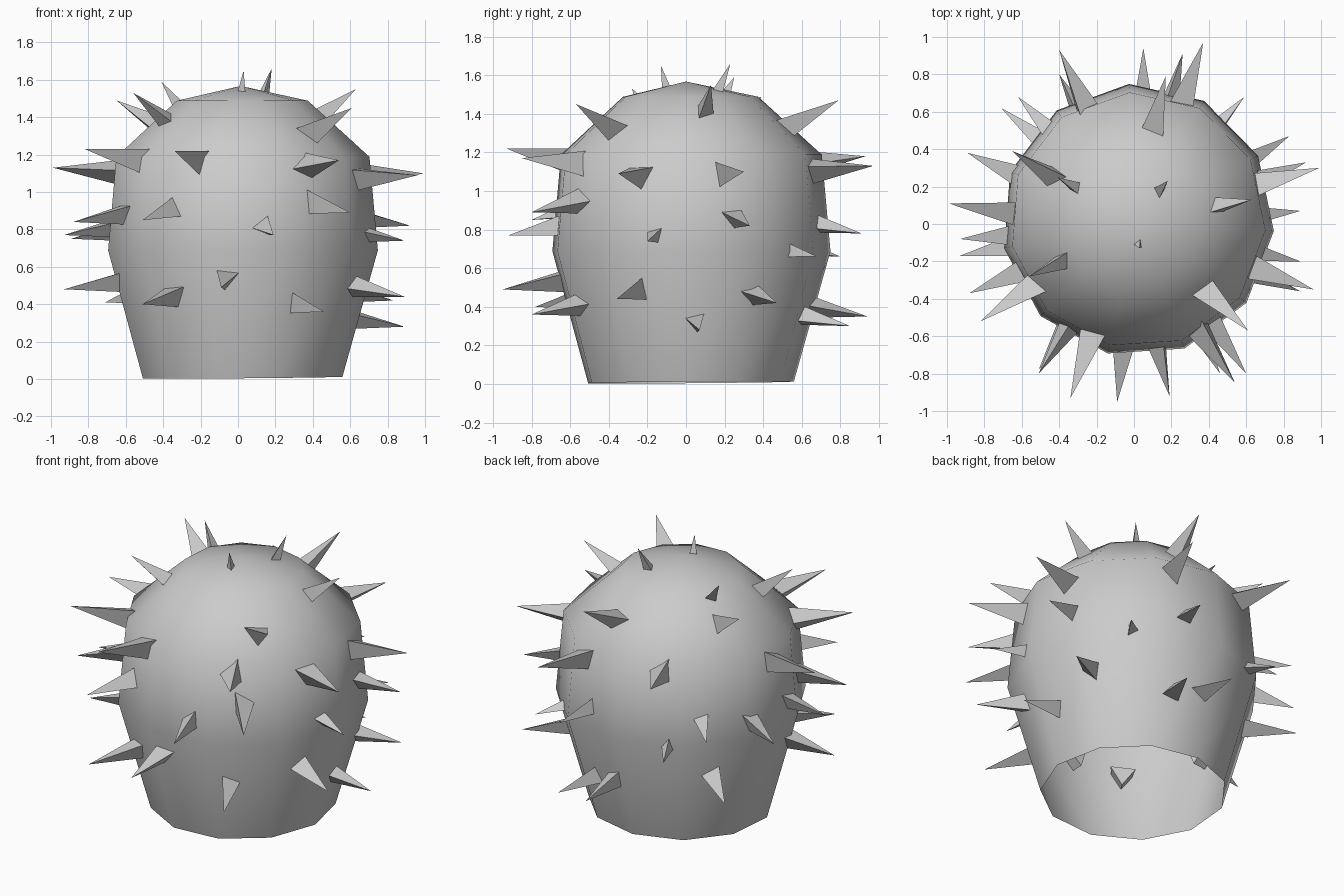
import bpy
import bmesh
import math
import random
from mathutils import Vector, Matrix

cube = bpy.data.objects.get("Cube")
if cube:
    bpy.data.objects.remove(cube, do_unlink=True)

random.seed(4)
SIDES = 11
START_ANGLE = math.radians(-4.5)
SPINE_LENGTH = 0.39
SPINE_RADIUS = 0.085


def make_material(name, colour):
    mat = bpy.data.materials.new(name)
    mat.use_nodes = True
    mat.diffuse_color = colour
    mat.node_tree.nodes["Principled BSDF"].inputs["Base Color"].default_value = colour
    return mat


grey = make_material("plain grey", (0.6, 0.6, 0.6, 1))


def finish(bm, name, smooth):
    """Turn a bmesh into a named, coloured object."""
    bmesh.ops.recalc_face_normals(bm, faces=bm.faces)
    mesh = bpy.data.meshes.new(name)
    bm.to_mesh(mesh)
    bm.free()
    mesh.materials.append(grey)
    for poly in mesh.polygons:
        poly.use_smooth = smooth
    obj = bpy.data.objects.new(name, mesh)
    bpy.context.collection.objects.link(obj)
    return obj


def make_body():
    """Barrel-shaped shell with a shallow dome, open underneath."""
    profile = [(0.54, 0.0), (0.73, 0.68), (0.685, 1.18), (0.355, 1.48)]
    centre = Vector((0.02, 0.02, 0.008))
    bm = bmesh.new()
    rings = []
    for radius, height in profile:
        ring = []
        for i in range(SIDES):
            a = START_ANGLE + math.tau * i / SIDES
            ring.append(bm.verts.new(centre + Vector(
                (radius * math.cos(a), radius * math.sin(a), height))))
        rings.append(ring)
    apex = bm.verts.new((0.015, 0.0, 1.567))

    for lower, upper in zip(rings, rings[1:]):
        for i in range(SIDES):
            j = (i + 1) % SIDES
            bm.faces.new((lower[i], lower[j], upper[j], upper[i]))
    for i in range(SIDES):
        bm.faces.new((rings[-1][i], rings[-1][(i + 1) % SIDES], apex))

    # The shell leans very slightly
    for v in rings[0]:
        v.co.z += 0.008 * (v.co.x + v.co.y)
    return finish(bm, "body", True)


def make_spine(name, tip):
    """Three-sided spike that ends at tip and is rooted inside the body."""
    reach = math.hypot(tip.x, tip.y)
    root_height = 1.07 if tip.z > 1.05 else tip.z + 0.17 * reach
    outward = (tip - Vector((0, 0, root_height))).normalized()
    bm = bmesh.new()
    bmesh.ops.create_cone(bm, segments=3, radius1=SPINE_RADIUS, radius2=0,
                          depth=SPINE_LENGTH, cap_ends=True)
    bmesh.ops.remove_doubles(bm, verts=bm.verts, dist=0.0001)
    turn = outward.to_track_quat('Z', 'Y').to_matrix().to_4x4()
    roll = Matrix.Rotation(random.uniform(0, math.tau), 4, 'Z')
    place = Matrix.Translation(tip - outward * SPINE_LENGTH / 2)
    bmesh.ops.transform(bm, matrix=place @ turn @ roll, verts=bm.verts)
    return finish(bm, name, False)


make_body()

# Spine tips in hundredths of a unit, grouped by tier
tiers = {
    "crown_spine": [
        (3, -13, 165), (18, 23, 166), (63, 13, 155), (61, -57, 145),
        (-65, 39, 149), (-56, -28, 153), (-41, 25, 159), (17, 79, 147)],
    "shoulder_spine": [
        (-99, 11, 113), (-82, -52, 123), (-34, -93, 122), (54, -85, 117),
        (96, -35, 109), (99, 30, 110), (37, 97, 113), (-40, 93, 118)],
    "waist_spine": [
        (-88, -37, 84), (-93, -8, 77), (-89, 38, 75), (-62, 68, 80),
        (-40, 80, 66), (26, 91, 78), (59, 68, 66), (92, 33, 82),
        (89, -20, 74), (60, -80, 89), (19, -92, 77), (-51, -80, 85)],
    "base_spine": [
        (-93, -17, 48), (-51, -78, 40), (-9, -95, 49), (46, -80, 36),
        (89, -36, 44), (89, 7, 28), (83, 47, 42), (31, 85, 30),
        (5, 94, 35), (-71, 62, 41)],
}
for tier, tips in tiers.items():
    for number, tip in enumerate(tips, start=1):
        make_spine(f"{tier}_{number}", Vector(tip) / 100)
